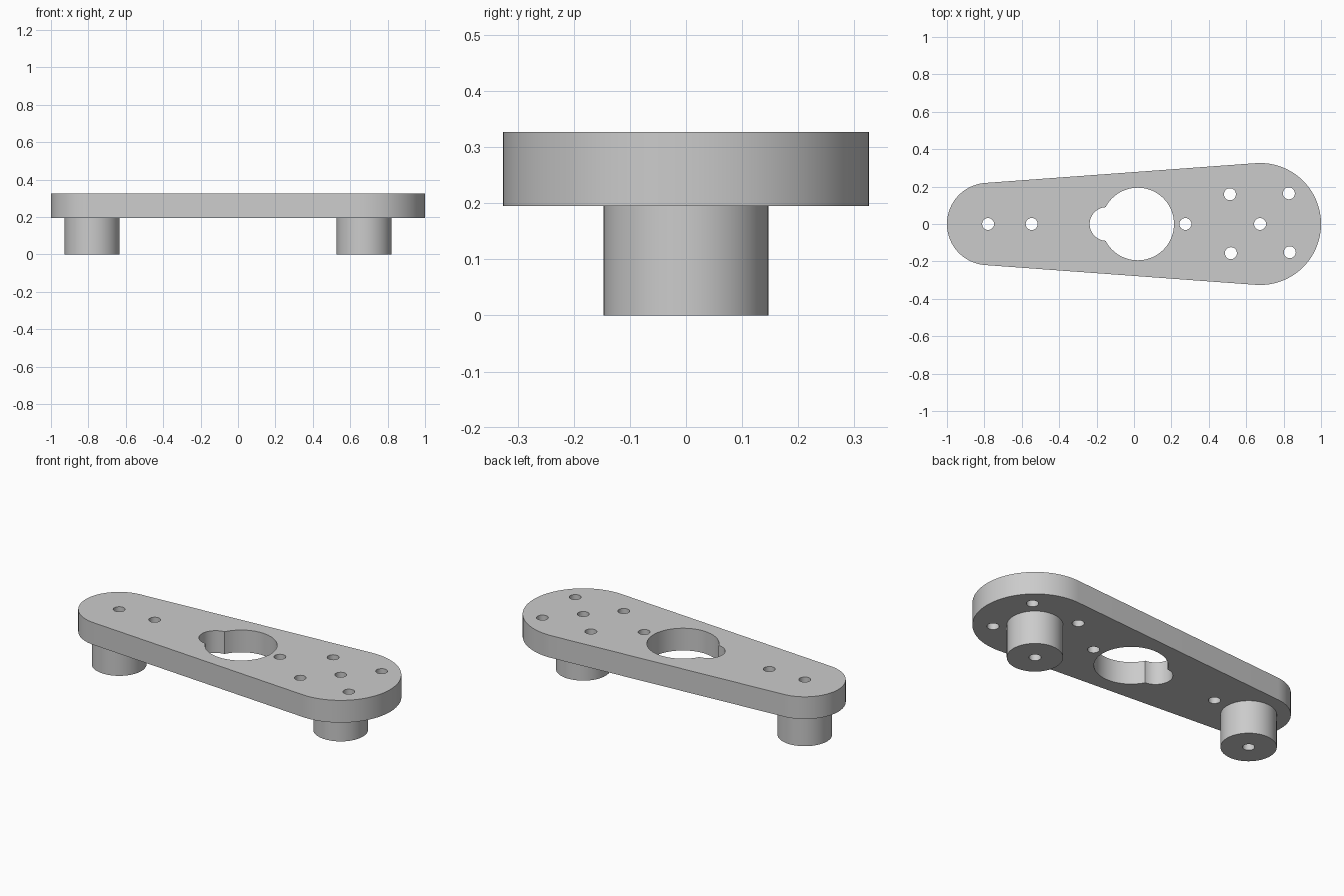
import bpy, bmesh
from math import sin, cos, pi, asin, acos, atan2

if "Cube" in bpy.data.objects:
    bpy.data.objects.remove(bpy.data.objects["Cube"], do_unlink=True)

BOTTOM, TOP = 0.195, 0.327
POST_R, HOLE_R = 0.147, 0.032
LEFT_X, RIGHT_X = -0.78, 0.674
LEFT_R, RIGHT_R = 0.22, 0.326

grey = bpy.data.materials.new("plain grey")
grey.use_nodes = True
grey.diffuse_color = (0.6, 0.6, 0.6, 1)
grey.node_tree.nodes["Principled BSDF"].inputs["Base Color"].default_value = (0.6, 0.6, 0.6, 1)


def arc(cx, cy, r, start, end, steps):
    return [(cx + r * cos(start + (end - start) * i / steps),
             cy + r * sin(start + (end - start) * i / steps)) for i in range(steps + 1)]


def circle(cx, cy, r, steps):
    return arc(cx, cy, r, 0, 2 * pi, steps)[:-1]


def solid(name, loops, z0, z1):
    """Extrude an outline with holes from z0 to z1."""
    bm = bmesh.new()
    edges = []
    for loop in loops:
        verts = [bm.verts.new((x, y, z0)) for x, y in loop]
        edges += [bm.edges.new((a, b)) for a, b in zip(verts, verts[1:] + verts[:1])]
    bmesh.ops.triangle_fill(bm, edges=edges, use_beauty=True, normal=(0, 0, 1))
    result = bmesh.ops.extrude_face_region(bm, geom=bm.faces[:], use_keep_orig=True)
    top = [v for v in result["geom"] if isinstance(v, bmesh.types.BMVert)]
    bmesh.ops.translate(bm, verts=top, vec=(0, 0, z1 - z0))
    bmesh.ops.recalc_face_normals(bm, faces=bm.faces[:])
    mesh = bpy.data.meshes.new(name)
    bm.to_mesh(mesh)
    bm.free()
    mesh.materials.append(grey)
    obj = bpy.data.objects.new(name, mesh)
    bpy.context.collection.objects.link(obj)
    bpy.ops.object.select_all(action="DESELECT")
    obj.select_set(True)
    bpy.context.view_layer.objects.active = obj
    bpy.ops.object.shade_smooth_by_angle(angle=pi / 6)
    return obj


# Tapered outline: two arcs joined by their common tangents
t = pi / 2 + asin((RIGHT_R - LEFT_R) / (RIGHT_X - LEFT_X))
outline = (arc(RIGHT_X, 0, RIGHT_R, -t, t, 64)
           + arc(LEFT_X, 0, LEFT_R, t, 2 * pi - t, 56))

# Keyhole opening: large circle merged with a small one on its left
big_x, big_r, small_x, small_r = 0.02, 0.194, -0.147, 0.09
d = big_x - small_x
cross_x = big_x - (d * d + big_r ** 2 - small_r ** 2) / (2 * d)
a = acos((cross_x - big_x) / big_r)
b = acos((cross_x - small_x) / small_r)
keyhole = (arc(big_x, 0, big_r, -a, a, 64)
           + arc(small_x, 0, small_r, b, 2 * pi - b, 32)[1:-1])

# Bolt holes
spots = [(LEFT_X, 0), (-0.547, 0), (0.275, 0), (RIGHT_X, 0),
         (0.513, 0.159), (0.828, 0.164), (0.518, -0.156), (0.833, -0.151)]
holes = [circle(x, y, HOLE_R, 32) for x, y in spots]

solid("arm_plate", [outline, keyhole] + holes, BOTTOM, TOP)

# Drilled posts under both ends
for name, x in (("right_post", LEFT_X), ("left_post", RIGHT_X)):
    solid(name, [circle(x, 0, POST_R, 64), circle(x, 0, HOLE_R, 32)], 0, BOTTOM)
